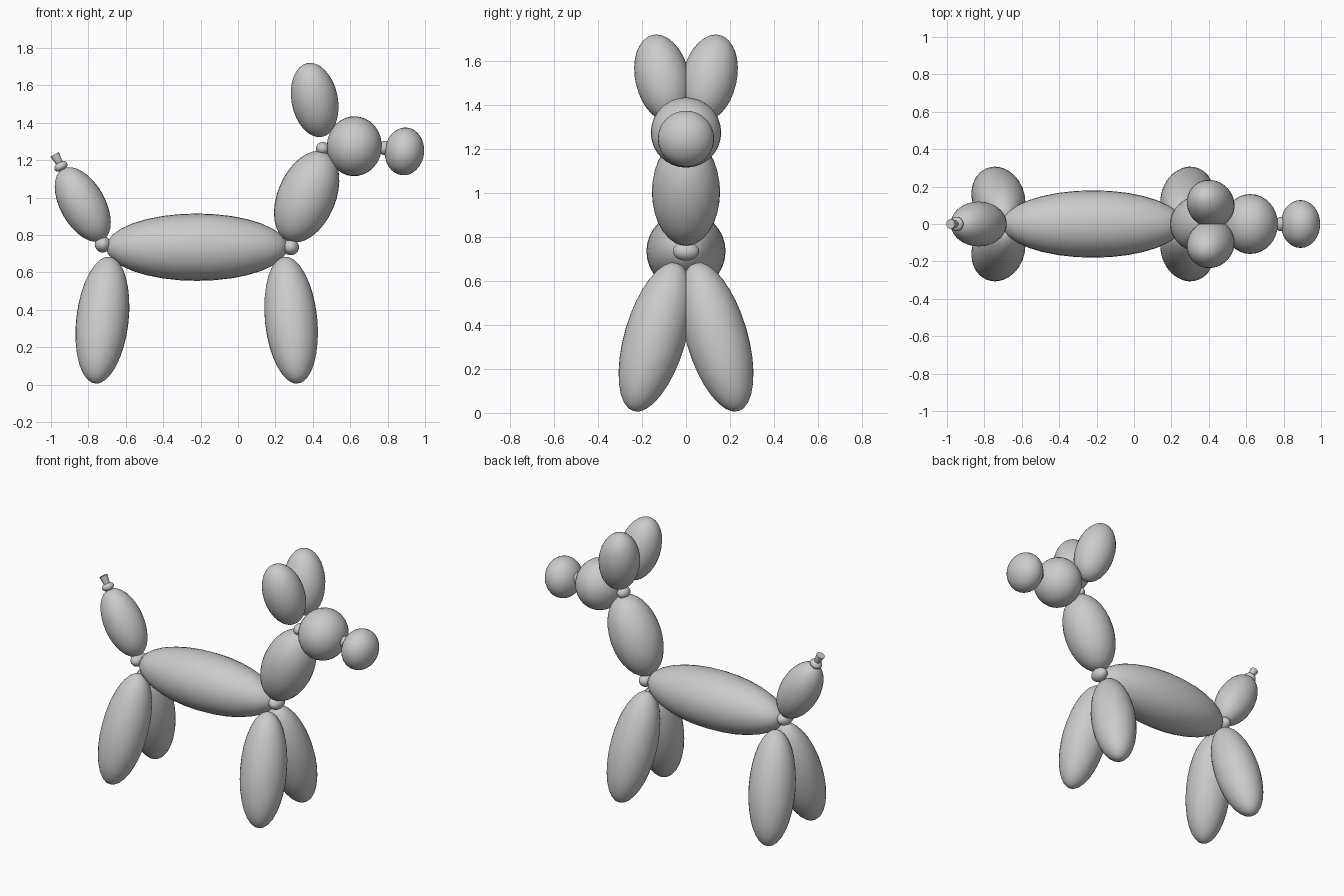
import bpy
from mathutils import Vector

cube = bpy.data.objects.get("Cube")
if cube:
    bpy.data.objects.remove(cube, do_unlink=True)

rubber = bpy.data.materials.new("grey_rubber")
rubber.use_nodes = True
grey = (0.6, 0.6, 0.6, 1)
rubber.diffuse_color = grey
rubber.node_tree.nodes["Principled BSDF"].inputs["Base Color"].default_value = grey


def finish(name, centre, axis):
    """Name, place, aim local z along the axis, smooth and colour the active object."""
    ob = bpy.context.object
    ob.name = name
    ob.location = centre
    ob.rotation_euler = Vector(axis).to_track_quat("Z", "Y").to_euler()
    ob.data.materials.append(rubber)
    bpy.ops.object.shade_smooth_by_angle()
    return ob


def bubble(name, centre, axis, half_length, radius):
    """Ellipsoid of revolution stretched along an axis."""
    bpy.ops.mesh.primitive_uv_sphere_add(segments=32, ring_count=16, radius=1)
    finish(name, centre, axis).scale = (radius, radius, half_length)


def bubble_pair(name, centre, axis, half_length, radius):
    """The same bubble on both sides of the y = 0 plane."""
    for label, side in (("near", -1), ("far", 1)):
        bubble(label + "_" + name, (centre[0], side * centre[1], centre[2]),
               (axis[0], side * axis[1], axis[2]), half_length, radius)


# Main bubbles
bubble("body", (-0.22, 0, 0.735), (1, 0, 0), 0.485, 0.18)
bubble("neck", (0.367, 0, 1.005), (0.39, 0, 0.92), 0.258, 0.155)
bubble("head", (0.622, 0, 1.275), (1, 0, -0.05), 0.147, 0.16)
bubble("snout", (0.89, 0, 1.247), (1, 0, -0.12), 0.105, 0.128)
bubble("tail", (-0.83, 0, 0.963), (-0.49, 0, 0.87), 0.219, 0.12)

# Splayed legs and ears
bubble_pair("back_leg", (-0.725, 0.14, 0.345), (-0.11, 0.28, -0.955), 0.353, 0.14)
bubble_pair("front_leg", (0.284, 0.14, 0.345), (0.1, 0.28, -0.955), 0.353, 0.14)
bubble_pair("ear", (0.41, 0.107, 1.522), (-0.19, 0.22, 0.955), 0.204, 0.124)

# Twisted knots between the bubbles
bubble("shoulder_knot", (0.283, 0, 0.735), (0, 1, 0), 0.06, 0.043)
bubble("hip_knot", (-0.723, 0, 0.75), (0, 1, 0), 0.06, 0.043)
bubble("ear_knot", (0.453, 0, 1.262), (0, 1, 0), 0.047, 0.036)
bubble("snout_knot", (0.783, 0, 1.266), (1, 0, -0.12), 0.03, 0.038)
bubble("tail_knot", (-0.947, 0, 1.167), (-0.49, 0, 0.87), 0.025, 0.038)

# Flared nozzle at the tail tip
bpy.ops.mesh.primitive_cone_add(vertices=24, radius1=0.018, radius2=0.026, depth=0.06)
finish("tail_nozzle", (-0.966, 0, 1.205), (-0.49, 0, 0.87))
